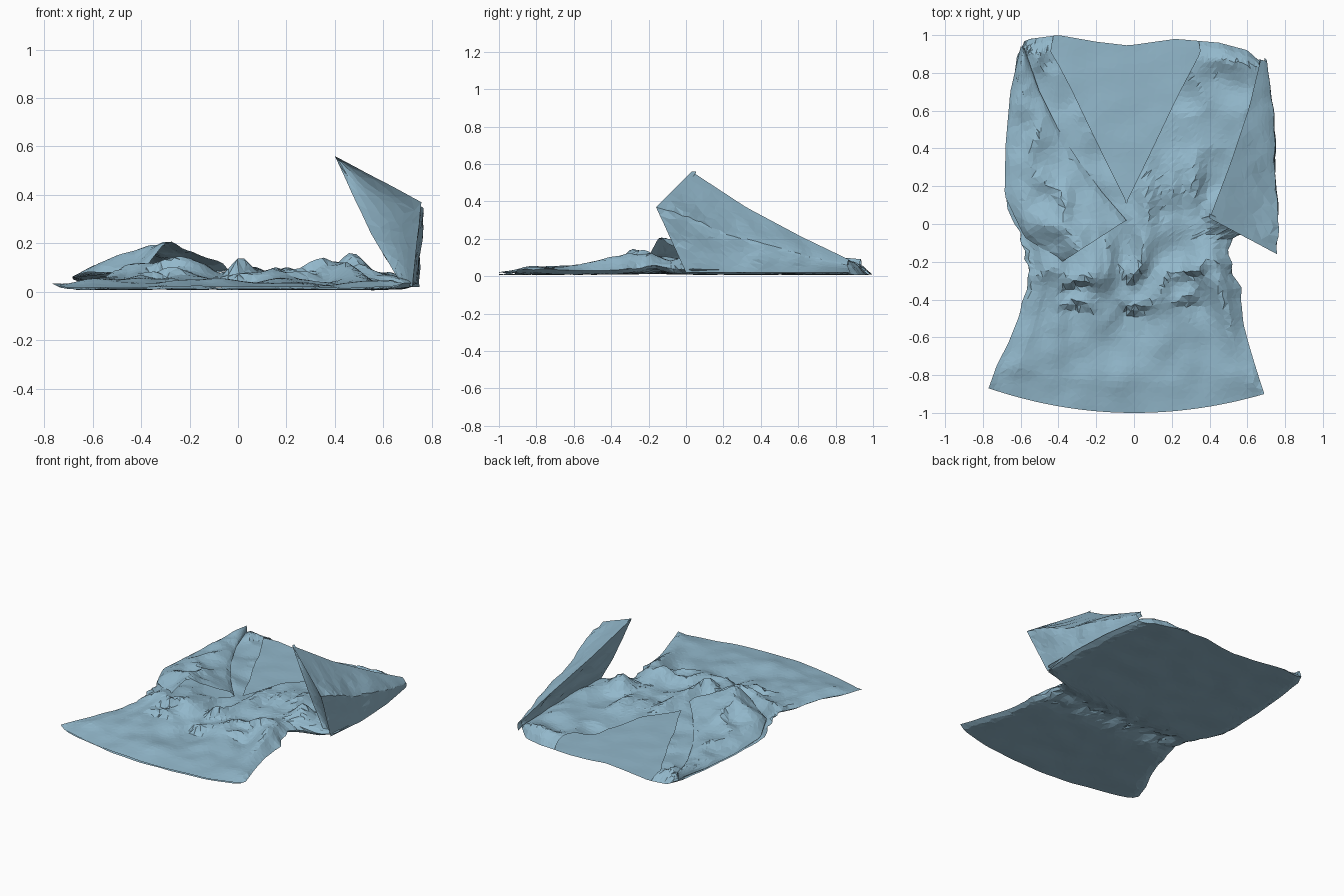
import bpy, bmesh, math
from mathutils import Vector, noise

if "Cube" in bpy.data.objects:
    bpy.data.objects.remove(bpy.data.objects["Cube"])

mat = bpy.data.materials.new("blue_cloth")
mat.diffuse_color = (0.29, 0.48, 0.60, 1)
mat.use_nodes = True
mat.node_tree.nodes["Principled BSDF"].inputs["Base Color"].default_value = mat.diffuse_color


def curve(pts, t):
    """Piecewise-linear lookup of pts = [(t, value), ...], ascending t."""
    if t <= pts[0][0]:
        return pts[0][1]
    for (a, p), (b, q) in zip(pts, pts[1:]):
        if t <= b:
            return p + (q - p) * (t - a) / (b - a)
    return pts[-1][1]


def path(pts, t):
    """Point along an evenly parametrised polyline of 3D points."""
    n = len(pts) - 1
    i = min(int(t * n), n - 1)
    return Vector(pts[i]).lerp(Vector(pts[i + 1]), t * n - i)


def gauss(x, y, cx, cy, sx, sy):
    return math.exp(-((x - cx) / sx) ** 2 - ((y - cy) / sy) ** 2)


def rough(x, y, f, seed=0.0):
    return noise.noise(Vector((x * f, y * f, seed)))


def crumple(x, y, f, seed=0.0):
    """Creased noise, 0..1, with sharp ridges."""
    return 1 - min(1, 2 * abs(rough(x, y, f, seed)))


def add_patch(bm, fn, nu, nv, flip=False):
    """Triangulated cloth sheet; inner grid points are jittered for irregular facets."""
    def uv(i, j):
        u, v = i / nu, j / nv
        if 0 < i < nu and 0 < j < nv:
            u += .7 * rough(i, j, .73, 1.3) / nu
            v += .7 * rough(i, j, .67, 7.7) / nv
        return u, v
    g = [[bm.verts.new(fn(*uv(i, j))) for i in range(nu + 1)] for j in range(nv + 1)]
    for j in range(nv):
        for i in range(nu):
            a, b, c, d = g[j][i], g[j][i + 1], g[j + 1][i + 1], g[j + 1][i]
            tris = ((a, b, c), (a, c, d)) if (i + j) % 2 else ((a, b, d), (b, c, d))
            for t in tris:
                bm.faces.new(t[::-1] if flip else t)


def finish(bm, name):
    bmesh.ops.remove_doubles(bm, verts=bm.verts, dist=0.0008)
    bmesh.ops.dissolve_degenerate(bm, edges=bm.edges, dist=0.0005)
    me = bpy.data.meshes.new(name)
    bm.to_mesh(me)
    bm.free()
    me.materials.append(mat)
    ob = bpy.data.objects.new(name, me)
    bpy.context.collection.objects.link(ob)


# outline of the flat garment
LEFT = [(-.87, -.77), (-.73, -.725), (-.6, -.665), (-.45, -.61), (-.3, -.57), (-.2, -.55), (-.1, -.58),
        (0, -.62), (.1, -.67), (.2, -.68), (.6, -.66), (.9, -.62), (.97, -.58)]
RIGHT = [(-.9, .69), (-.6, .605), (-.5, .58), (-.3, .56), (-.2, .52), (-.1, .49), (-.04, .52),
         (.02, .68), (.1, .74), (.4, .74), (.7, .72), (.84, .705), (.96, .69)]
TOP = [(-.6, .96), (-.55, .98), (-.4, 1.0), (-.2, .965), (-.03, .945), (.22, .98),
       (.45, .96), (.6, .92), (.7, .83)]
NECK_L = [(.17, -.04), (.7, -.33), (.88, -.44), (1, -.42)]
NECK_R = [(.17, -.04), (.6, .19), (.9, .35), (1, .34)]
TUCKS = [(0, -.45, .06), (-.3, -.42, .08), (.28, -.39, .06), (0, -.28, .05),
         (-.3, -.31, .08), (.3, -.26, .06)]


def outline(u, v):
    """Unit square to the garment outline (x, y)."""
    yr, yl = -.9 + v * 1.86, -.87 + v * 1.84
    l, r = curve(LEFT, yl), curve(RIGHT, yr)
    x = l + (r - l) * u
    hem = -1 + (.22 if x < 0 else .21) * x * x
    y = hem + (curve(TOP, x) - hem) * v
    # ragged gathers along the waist seams
    w = .07 * gauss(0, y, 0, -.2, 1, .15) * rough(2 if u < .5 else 7, y, 13)
    return x + w * abs(2 * u - 1) ** 6 * (1 if u < .5 else -1), y


def front_z(x, y):
    """Height of the crumpled front layer."""
    waist = math.exp(-((y + .22) / .22) ** 2)
    z = .04 + .022 * rough(x, y, 3, 4) + .014 * rough(x, y, 7, 5)
    z += .012 * math.exp(-((y - .2) / .5) ** 2)
    z += waist * (.018 + .045 * crumple(x * 1.3, y * .8, 4.5, 2))
    z += .025 * math.exp(-((y + .42) / .25) ** 2) * math.sin(x * 21 / (1 + .8 * max(0, -y - .2)) + 2 * y)
    z += .045 * gauss(x, y, -.40, -.42, .06, .22)
    if y > 0:
        z += .022 * crumple(x, y, 3.5, 9) * min(1, y * 5) * min(1, max(0, abs(x) * 5))
    z += .035 * crumple(x, y, 6, 3) * (gauss(x, y, .5, .88, .25, .08) + gauss(x, y, -.52, .9, .12, .1))
    z += .085 * gauss(x, y, .47, .05, .07, .08) + .04 * gauss(x, y, .2, .2, .05, .15)
    z += .04 * gauss(x, y, .32, .2, .04, .14) + .04 * gauss(x, y, .07, .12, .05, .18)
    z += .05 * gauss(x, y, .66, -.84, .05, .06)
    for k, (cx, cy, w) in enumerate(TUCKS):
        # overhanging pleats: soft above, steep below, wandering and slanted
        d = y - cy - .5 * (abs(x - cx) - w * .4) * (1 if k % 3 == 0 else -.5) - .03 * rough(x, y, 6, k)
        z += .042 * math.exp(-((x - cx) / w) ** 2) * math.exp(-(d / (.06 if d > 0 else .018)) ** 2)
    return max(.024, z)


def back(u, v):
    x, y = outline(u, v)
    z = .010 + .006 * rough(x, y, 6, 1) + .03 * gauss(0, y, 0, -.2, 1, .1) * crumple(x, y, 7, 8)
    rim = max(0, abs(2 * u - 1) - .9) * 10
    return Vector((x, y, max(0, z + .025 * rim * rim)))


def front(side):
    def fn(s, v):
        # each half runs from its side seam to the V neckline
        yr, yl = -.9 + v * 1.86, -.87 + v * 1.84
        neck = curve(NECK_L if side < 0 else NECK_R, yr)
        l, r = curve(LEFT, yl), curve(RIGHT, yr)
        un = (neck - l) / (r - l)
        u = s * un if side < 0 else un + (1 - un) * s
        x, y = outline(u, v)
        k = math.sqrt(max(0, min(1, min(u, 1 - u) * 14, (1 - v) * 22)))
        b = back(u, v)
        z = b.z + (front_z(x, y) - b.z) * k * min(1, .3 + v * 9)
        return Vector((x, y, z))
    return fn


bm = bmesh.new()
add_patch(bm, back, 40, 56, flip=True)
finish(bm, "back_panel")
bm = bmesh.new()
add_patch(bm, front(-1), 26, 72)
add_patch(bm, front(1), 26, 72)
finish(bm, "front_panel")

# sleeve folded flat across the chest
OUTER = [(-.60, .94, .05), (-.655, .70, .05), (-.68, .42, .05), (-.685, .15, .06), (-.58, -.07, .07), (-.38, -.2, .10)]
INNER = [(-.58, .93, .06), (-.50, .70, .06), (-.40, .50, .06), (-.29, .33, .07), (-.17, .17, .08), (-.04, .02, .09)]


def flat_sleeve(layer):
    def fn(u, v):
        p = path(OUTER, v).lerp(path(INNER, v), u)
        x, y = p.x, p.y
        arch = math.sin(math.pi * u) ** .6 if 0 < u < 1 else 0
        if layer:
            z = p.z + arch * (.010 + .03 * v + .03 * crumple(x, y, 4, 6) + .02 * rough(x, y, 8, 2))
            z += .075 * gauss(x, y, -.31, -.13, .08, .09) * arch
            z += .05 * gauss(x, y, -.45, -.02, .12, .09) * arch
            z += .03 * gauss(x, y, -.37, .08, .035, .1) + .02 * gauss(x, y, -.6, .1, .06, .2)
        else:
            z = p.z - arch * .02
        return Vector((x, y, z))
    return fn


bm = bmesh.new()
add_patch(bm, flat_sleeve(0), 16, 36)
add_patch(bm, flat_sleeve(1), 16, 36)
finish(bm, "folded_sleeve")

# sleeve standing up from the side seam: outer sheet and inner sheet profiles
BASE = [(.69, .88, .02), (.735, .60, .02), (.75, .30, .02), (.72, .0, .02)]
MID = [(.71, .86, .06), (.755, .60, .12), (.768, .22, .23), (.76, -.16, .37)]
RIDGE = [(.67, .87, .09), (.61, .62, .21), (.51, .32, .37), (.40, .03, .56)]
FOOT = [(.66, .87, .06), (.69, .60, .04), (.70, .30, .04), (.67, .0, .04)]
INNER_MID = [(.67, .87, .07), (.67, .60, .11), (.625, .30, .18), (.55, .02, .24)]


def raised_sleeve(layer):
    def fn(u, v):
        b = path(FOOT if layer else BASE, v)
        m = path(INNER_MID if layer else MID, v)
        r = path(RIDGE, v)
        # straight below the bend, then leaning over to the ridge
        p = b.lerp(m, u * 2) if u < .5 else m.lerp(r, u * 2 - 1)
        if not layer:
            soft = b.lerp(m, .5).lerp(m.lerp(r, .5), u) if .25 < u < .75 else p
            p = p.lerp(soft, .35 * (1 - v) * max(0, 1 - abs(u - .5) * 4))
        a = math.sin(math.pi * u) * min(1, v * 3) * (1 if v < .97 else .3)
        n = rough(p.y, p.z, 5, layer * 5) + .5 * rough(p.y, p.z, 11, 2)
        return p + Vector((.02 * n - .006, 0, .016 * n)) * a
    return fn


bm = bmesh.new()
add_patch(bm, raised_sleeve(0), 16, 28, flip=True)
add_patch(bm, raised_sleeve(1), 16, 28)
# front face from armpit to cuff
o, i = raised_sleeve(0), raised_sleeve(1)
add_patch(bm, lambda u, v: o(v, 1).lerp(i(v, 1), u) + Vector((0, .1 * u * (1 - u), 0)), 6, 16, flip=True)
finish(bm, "raised_sleeve")
